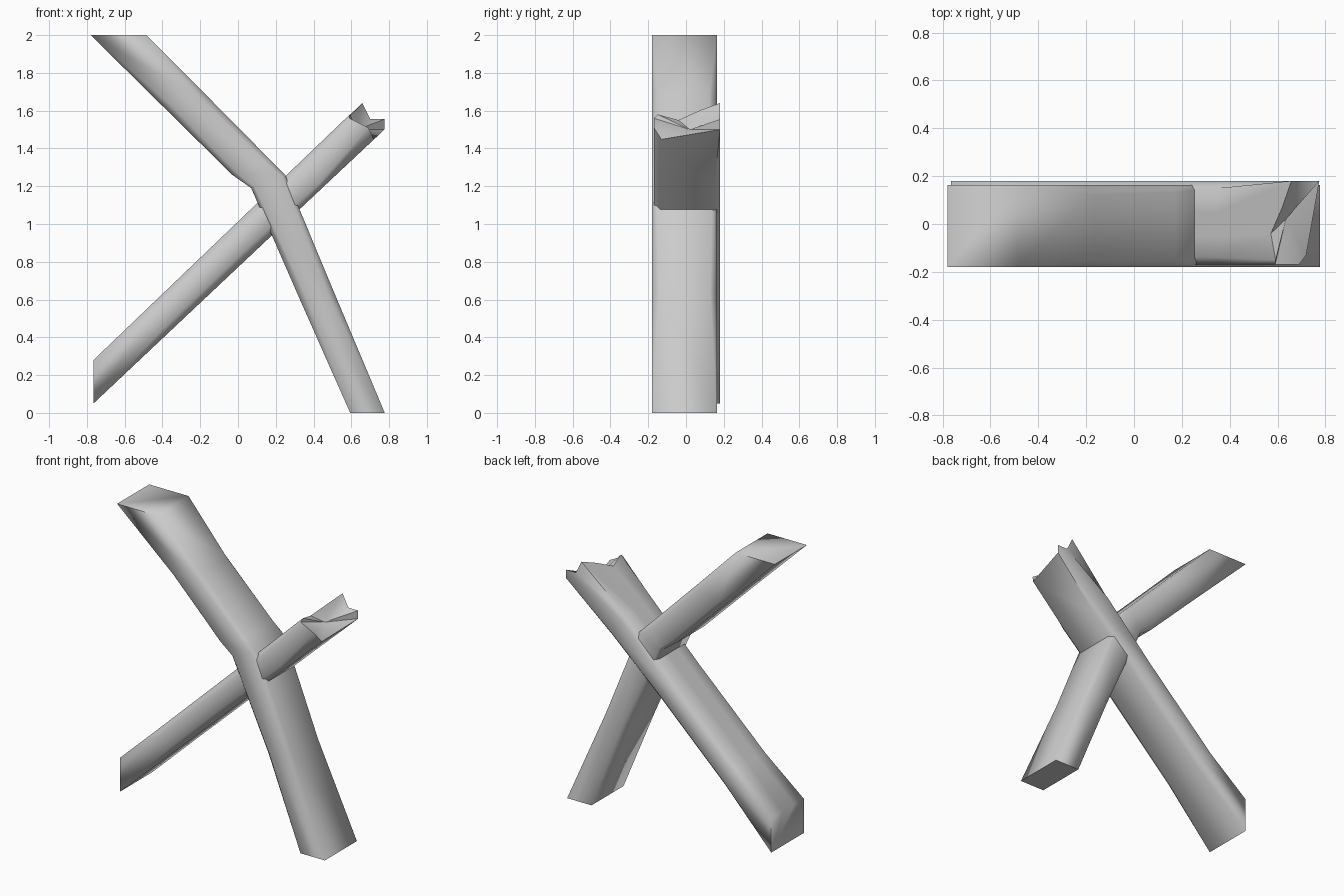
import bpy, bmesh
from math import radians
from mathutils import Vector

cube = bpy.data.objects.get("Cube")
if cube:
    bpy.data.objects.remove(cube, do_unlink=True)

grey = bpy.data.materials.new("weathered grey")
grey.use_nodes = True
COLOUR = (0.6, 0.6, 0.6, 1)
grey.diffuse_color = COLOUR
grey.node_tree.nodes["Principled BSDF"].inputs["Base Color"].default_value = COLOUR


def section(low, high, y0, y1, c):
    """Chamfered rectangle running between a low and a high edge point (x, z)."""
    lo, hi = Vector((low[0], 0, low[1])), Vector((high[0], 0, high[1]))
    step = (hi - lo).normalized() * c
    front, back = Vector((0, y0, 0)), Vector((0, y1, 0))
    inset = Vector((0, c, 0))
    return [lo + front + inset, lo + front + step, hi + front - step, hi + front + inset,
            hi + back - inset, hi + back - step, lo + back + step, lo + back - inset]


def beam(name, rings, tip=None):
    """Skin the rings; an optional tip point makes a hollowed, splintered end."""
    bm = bmesh.new()
    loops = [[bm.verts.new(p) for p in ring] for ring in rings]
    n = len(loops[0])
    for a, b in zip(loops, loops[1:]):
        for i in range(n):
            j = (i + 1) % n
            bm.faces.new((a[i], a[j], b[j], b[i]))
    bm.faces.new(loops[0])
    if tip:
        centre = bm.verts.new(tip)
        for i in range(n):
            bm.faces.new((loops[-1][i], loops[-1][(i + 1) % n], centre))
    else:
        bm.faces.new(loops[-1])
    bmesh.ops.remove_doubles(bm, verts=bm.verts, dist=0.0005)
    bmesh.ops.recalc_face_normals(bm, faces=bm.faces)
    mesh = bpy.data.meshes.new(name)
    bm.to_mesh(mesh)
    bm.free()
    mesh.materials.append(grey)
    obj = bpy.data.objects.new(name, mesh)
    bpy.context.collection.objects.link(obj)
    bpy.ops.object.select_all(action='DESELECT')
    obj.select_set(True)
    bpy.context.view_layer.objects.active = obj
    bpy.ops.object.shade_smooth_by_angle(angle=radians(60))


# Bent beam: low edge, high edge, chamfer
bent = [((-0.78, 2), (-0.485, 2), 0),
        ((-0.4, 1.625), (-0.17, 1.684), 0.04),
        ((-0.03, 1.26), (0.17, 1.34), 0.03),
        ((0.07, 1.19), (0.25, 1.26), 0.02),
        ((0.33, 0.595), (0.51, 0.635), 0.035),
        ((0.594, 0), (0.777, 0), 0)]
beam("bent_beam", [section(lo, hi, -0.18, 0.163, c) for lo, hi, c in bent])

# Straight beam, each ring given by where its two edges sit along x
def under(x):
    return x, 0.05 + (x + 0.765) * 0.942

def over(x):
    return x, 0.28 + (x + 0.765) * 0.958

straight = [(-0.765, -0.765, 0), (-0.4, -0.5, 0.035), (0.1, 0, 0.04), (0.45, 0.35, 0.03)]
rings = []
for x_low, x_high, c in straight:
    ring = section(under(x_low), over(x_high), -0.17, 0.18, c)
    groove = ring[3].lerp(ring[4], 0.3)
    ridge = ring[3].lerp(ring[4], 0.65)
    rings.append(ring[:4] + [groove, ridge] + ring[4:])

# Jagged outline of the broken end
broken = [(0.72, -0.13, 1.448), (0.69, -0.17, 1.51), (0.59, -0.17, 1.56), (0.592, -0.15, 1.58),
          (0.572, -0.04, 1.55), (0.62, 0.07, 1.6), (0.658, 0.18, 1.64),
          (0.7, 0.18, 1.555), (0.775, 0.18, 1.555), (0.775, 0.18, 1.5)]
rings.append([Vector(p) for p in broken])
beam("straight_beam", rings, tip=(0.635, 0.02, 1.5))
